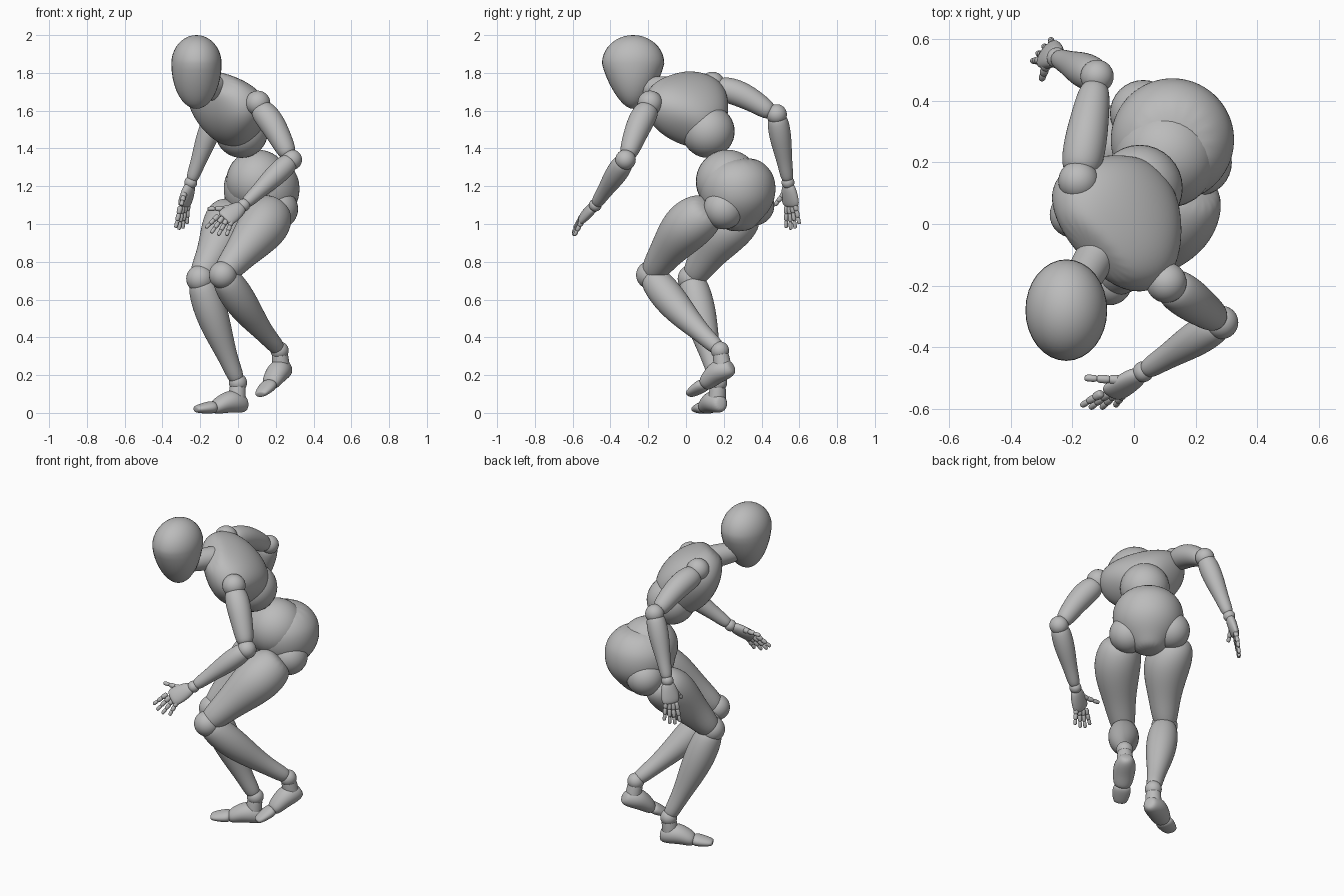
import bpy, bmesh, math
from mathutils import Vector

if "Cube" in bpy.data.objects:
    bpy.data.objects.remove(bpy.data.objects["Cube"], do_unlink=True)

GREY = (.5, .5, .5, 1)
grey = bpy.data.materials.new("mannequin grey")
grey.use_nodes = True
grey.diffuse_color = GREY
grey.node_tree.nodes["Principled BSDF"].inputs["Base Color"].default_value = GREY

# Body frame: side points to the model's left, up follows the bent spine
SIDE = Vector((.66, -.72, -.22)).normalized()
FRONT = SIDE.cross(Vector((-.4, -.5, .7))).normalized()
UP = FRONT.cross(SIDE)
LEVEL_SIDE = Vector((SIDE.x, SIDE.y, 0)).normalized()
LIFT = Vector((0, 0, .02))


def finish(name, bm):
    """Turn a bmesh into a smooth grey object."""
    bmesh.ops.recalc_face_normals(bm, faces=bm.faces)
    mesh = bpy.data.meshes.new(name)
    bm.to_mesh(mesh)
    bm.free()
    mesh.materials.append(grey)
    for poly in mesh.polygons:
        poly.use_smooth = True
    part = bpy.data.objects.new(name, mesh)
    bpy.context.collection.objects.link(part)
    return part


def limb(name, start, end, radii, ref=SIDE, wide=(1, 1), bow=Vector(), trim=0,
         segments=16, boxy=1):
    """Loft rings evenly from start to end, with rounded ends.

    radii are ring depths; wide is the width ratio at start and end; bow bends
    the path; trim leaves a gap at both joints; boxy below one squares rings."""
    first, last = start.lerp(end, trim), end.lerp(start, trim)
    along = (last - first).normalized()
    across = (ref - along * ref.dot(along)).normalized()
    depth = along.cross(across)
    rings = []
    for i, r in enumerate(radii):
        t = i / (len(radii) - 1)
        ratio = wide[0] + (wide[1] - wide[0]) * t
        rings.append((first.lerp(last, t) + bow * math.sin(math.pi * t), r * ratio, r))
    caps = [(p + along * sign * d * .4, w * .6, d * .6)
            for (p, w, d), sign in ((rings[0], -1), (rings[-1], 1))]
    rings = [caps[0], *rings, caps[1]]

    bm = bmesh.new()
    loops = []
    for p, w, d in rings:
        loop = []
        for k in range(segments):
            angle = math.tau * k / segments
            c, s = (math.copysign(abs(v) ** boxy, v)
                    for v in (math.cos(angle), math.sin(angle)))
            loop.append(bm.verts.new(p + across * c * w + depth * s * d))
        loops.append(loop)
    for lower, upper in zip(loops, loops[1:]):
        for k in range(segments):
            n = (k + 1) % segments
            bm.faces.new((lower[k], lower[n], upper[n], upper[k]))
    bm.faces.new(loops[0])
    bm.faces.new(loops[-1])
    part = finish(name, bm)
    rounding = part.modifiers.new("rounding", "SUBSURF")
    rounding.levels = rounding.render_levels = 2


def ball(name, centre, radius):
    bm = bmesh.new()
    bmesh.ops.create_uvsphere(bm, u_segments=32, v_segments=20, radius=radius)
    bmesh.ops.translate(bm, verts=bm.verts, vec=centre)
    finish(name, bm)


def head(centre, width, length, height):
    """Egg whose lower half stretches into a narrow chin."""
    bm = bmesh.new()
    bmesh.ops.create_uvsphere(bm, u_segments=32, v_segments=20, radius=1)
    for v in bm.verts:
        if v.co.z < 0:
            v.co.y *= 1 + v.co.z / 3
            v.co.z *= 1.6
        v.co = Vector((v.co.x * width, v.co.y * length, v.co.z * height))
    bmesh.ops.translate(bm, verts=bm.verts, vec=centre)
    finish("head", bm)


def foot(side, ankle, heel, toe):
    """Instep below the ankle, foot block and separate toe block."""
    limb(side + "_instep", ankle, heel.lerp(toe, .15), (.042, .046, .05), LEVEL_SIDE)
    limb(side + "_foot", heel, heel.lerp(toe, .6), (.05, .063, .055, .042),
         LEVEL_SIDE, (.9, 1.3), LIFT)
    limb(side + "_toes", heel.lerp(toe, .65), toe, (.036, .03, .02),
         LEVEL_SIDE, (1.5, 2))


def leg(side, hip, thigh, knee, ankle, heel, toe):
    hip, thigh, knee, ankle = map(Vector, (hip, thigh, knee, ankle))
    ball(side + "_hip_ball", hip, .108)
    limb(side + "_thigh", thigh, knee, (.12, .14, .125, .092, .072),
         bow=Vector((.03, 0, .03)), trim=.04)
    ball(side + "_knee_ball", knee, .074)
    limb(side + "_shin", knee, ankle, (.08, .092, .083, .065, .05, .045),
         bow=-LIFT, trim=.04)
    ball(side + "_ankle_ball", ankle, .048)
    foot(side, ankle, Vector(heel), Vector(toe))


def finger(name, root, tip, thick, ref):
    """Three short tapering joints."""
    for j in range(3):
        r = thick * (1 - j / 7)
        limb(f"{name}_joint_{j + 1}", root.lerp(tip, j / 3), root.lerp(tip, (j + 1) / 3),
             (r, r), ref, trim=.1, segments=8)


def hand(side, wrist, palm, index, little, thumb):
    """Palm, four fingers with longer middle ones, and a thumb."""
    spread = little - index
    limb(side + "_palm", wrist.lerp(palm, .15), palm, (.028, .028, .023), spread,
         (1.4, 2.4))
    reach = (index.lerp(little, .5) - palm).normalized()
    for i in range(4):
        t = i / 3
        root = palm + spread * (t - .5) * .65
        tip = index.lerp(little, t) + reach * math.sin(math.pi * t) * .02
        finger(f"{side}_finger_{i + 1}", root, tip, .016, spread)
    root = wrist.lerp(palm, .4) - spread.normalized() * .03
    finger(side + "_thumb", root, thumb, .018, spread)


def arm(side, shoulder, elbow, wrist, **hand_points):
    shoulder, elbow, wrist = Vector(shoulder), Vector(elbow), Vector(wrist)
    ball(side + "_shoulder_ball", shoulder, .066)
    limb(side + "_upper_arm", shoulder, elbow, (.068, .072, .063, .052),
         bow=LIFT, trim=.12)
    ball(side + "_elbow_ball", elbow, .054)
    limb(side + "_forearm", elbow, wrist, (.057, .061, .052, .04, .035), trim=.06)
    ball(side + "_wrist_ball", wrist, .034)
    hand(side, wrist, **{key: Vector(p) for key, p in hand_points.items()})


# Head and neck
head(Vector((-.22, -.28, 1.85)), .133, .165, .15)
neck_base = Vector((-.1, -.06, 1.715))
limb("neck", Vector((-.19, -.22, 1.72)), neck_base, (.06, .065, .07))

# Rib cage, broad at the shoulders, over a belly ball
limb("rib_cage", neck_base + UP * .03, neck_base - UP * .29,
     (.09, .13, .153, .163, .16, .14), wide=(2.1, 1), boxy=.85)
ball("belly", neck_base - UP * .31, .14)

# Waist ball seated in the pelvis shell
ball("waist", Vector((.105, .22, 1.225)), .168)
limb("pelvis", Vector((.125, .28, 1)), Vector((.125, .27, 1.28)),
     (.1, .16, .195, .207, .205, .185), LEVEL_SIDE)

# Legs: the left one lifted behind, the right one standing
leg("left", hip=(.21, .2, 1.08), thigh=(.2, .11, 1.08), knee=(-.08, -.19, .73),
    ankle=(.22, .18, .33), heel=(.25, .23, .24), toe=(.12, .02, .1))
leg("right", hip=(.03, .36, 1.1), thigh=(-.03, .31, 1.07), knee=(-.2, .03, .71),
    ankle=(0, .17, .16), heel=(.03, .18, .05), toe=(-.22, .06, .02))

# Arms: the left one reaching across the front, the right one swung back
arm("left", shoulder=(.105, -.19, 1.64), elbow=(.285, -.32, 1.34),
    wrist=(.03, -.48, 1.1), palm=(-.07, -.55, 1.03), index=(-.17, -.59, .98),
    little=(-.06, -.59, .94), thumb=(-.16, -.5, 1.08))
arm("right", shoulder=(-.18, .14, 1.74), elbow=(-.12, .48, 1.58),
    wrist=(-.25, .54, 1.22), palm=(-.285, .555, 1.1), index=(-.33, .53, .98),
    little=(-.27, .6, 1), thumb=(-.3, .47, 1.1))
